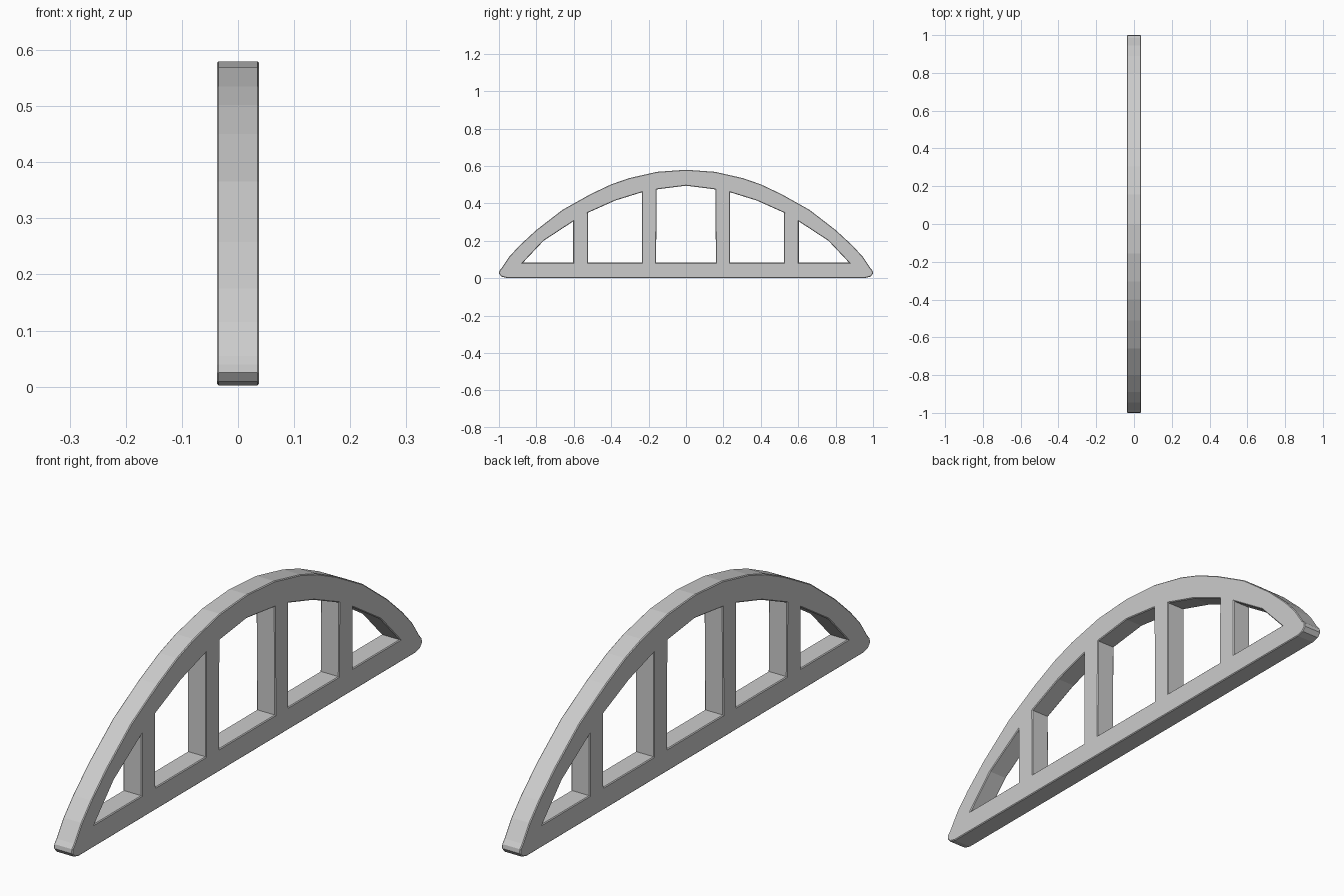
import bpy
from math import pi

if "Cube" in bpy.data.objects:
    bpy.data.objects.remove(bpy.data.objects["Cube"])

HALF_WIDTH = 0.0375
BEVEL = 0.003


def mirrored(half):
    """Close a half profile (y, z) by mirroring it across y = 0."""
    return half + [(-y, z) for y, z in reversed(half) if y > 0]


def add_loop(curve, points):
    spline = curve.splines.new('POLY')
    spline.points.add(len(points) - 1)
    for p, (y, z) in zip(spline.points, points):
        p.co = (y, z, 0, 1)
    spline.use_cyclic_u = True


# Outer silhouette: arch from the crown down to a rounded foot
outline = mirrored([(0, .58), (.155, .569), (.305, .535), (.40, .502), (.51, .45),
                    (.66, .366), (.80, .258), (.89, .175), (.945, .115), (.985, .055),
                    (.998, .04), (1.0, .025), (.987, .009), (.96, .002)])

# Window openings between the posts
centre_window = mirrored([(0, .495), (.157, .475), (.16, .083)])
side_window = [(.235, .083), (.523, .083), (.525, .35), (.38, .415), (.235, .46)]
end_window = [(.603, .083), (.872, .083), (.762, .20), (.603, .304)]

curve = bpy.data.curves.new("arched_frame", 'CURVE')
curve.dimensions = '2D'
curve.fill_mode = 'BOTH'
add_loop(curve, outline)
add_loop(curve, centre_window)
for window in (side_window, end_window):
    add_loop(curve, window)
    add_loop(curve, [(-y, z) for y, z in reversed(window)])

# Thickness with a thin chamfer on the rims
curve.extrude = HALF_WIDTH - BEVEL
curve.bevel_depth = BEVEL
curve.bevel_resolution = 0
curve.offset = -BEVEL

frame = bpy.data.objects.new("arched_frame", curve)
bpy.context.collection.objects.link(frame)
frame.rotation_euler = (pi / 2, 0, pi / 2)

# Flat-faced mesh
bpy.context.view_layer.objects.active = frame
frame.select_set(True)
bpy.ops.object.convert(target='MESH')
bpy.ops.object.transform_apply(location=False, rotation=True, scale=False)
bpy.ops.object.shade_flat()
